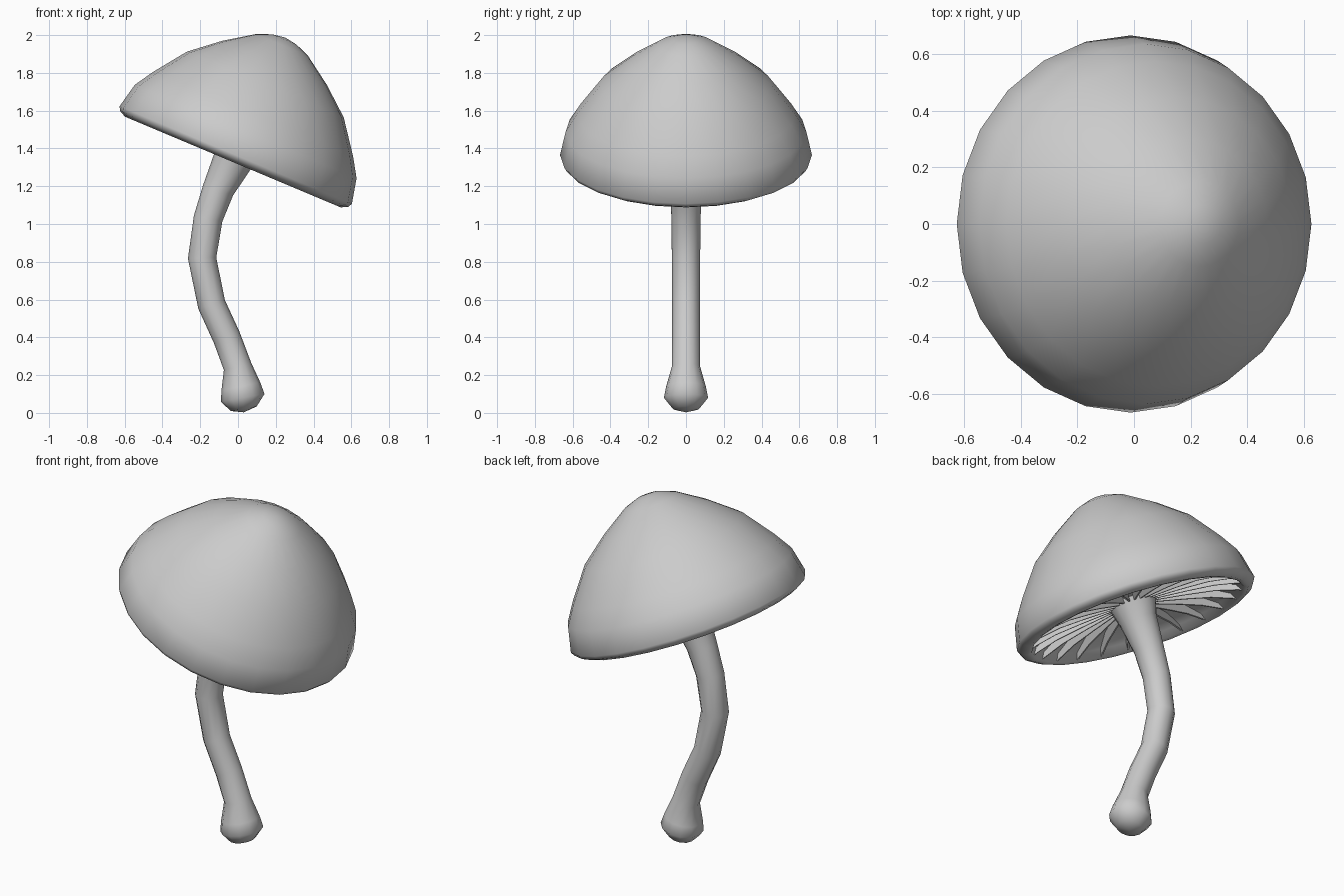
import bpy, bmesh, math
from mathutils import Vector, Matrix

if "Cube" in bpy.data.objects:
    bpy.data.objects.remove(bpy.data.objects["Cube"])

TILT = math.radians(22.8)
CAP = Matrix.Translation((-0.012, 0, 1.365)) @ Matrix.Rotation(TILT, 4, 'Y')


def finish(bm, name, angle):
    bmesh.ops.recalc_face_normals(bm, faces=bm.faces)
    me = bpy.data.meshes.new(name)
    bm.to_mesh(me)
    bm.free()
    ob = bpy.data.objects.new(name, me)
    bpy.context.collection.objects.link(ob)
    bpy.ops.object.select_all(action='DESELECT')
    ob.select_set(True)
    bpy.context.view_layer.objects.active = ob
    bpy.ops.object.shade_smooth_by_angle(angle=math.radians(angle))
    return ob


def skin(name, rings, sides, angle):
    """Bridge rings of (matrix, radius); a zero radius makes a pole."""
    bm = bmesh.new()
    loops = []
    for m, r in rings:
        n = sides if r > 0 else 1
        loops.append([bm.verts.new(m @ Vector((r * math.cos(2 * math.pi * i / sides),
                                               r * math.sin(2 * math.pi * i / sides), 0)))
                      for i in range(n)])
    for a, b in zip(loops, loops[1:]):
        for i in range(sides):
            j = (i + 1) % sides
            quad = [a[i % len(a)], a[j % len(a)], b[j % len(b)], b[i % len(b)]]
            bm.faces.new(list(dict.fromkeys(quad)))
    return finish(bm, name, angle)


# Cap: bell-shaped dome, rolled rim and shallow hollow underside
under = [(0.595, -0.035), (0.57, 0.005), (0.45, 0.055), (0.30, 0.08), (0.12, 0.095)]
dome = [(0, 0.675), (0.07, 0.664), (0.15, 0.632), (0.30, 0.53), (0.45, 0.405),
        (0.575, 0.235), (0.637, 0.135), (0.667, 0.0), (0.655, -0.022), (0.62, -0.04)]
profile = dome + under + [(0, 0.10)]
skin("cap", [(CAP @ Matrix.Translation((0, 0, h)), r) for r, h in profile], 24, 50)

# Gills: thin radial plates hanging from the underside
bm = bmesh.new()
drop = [0.0, 0.03, 0.05, 0.055, 0.05]
outline = [(r, h + 0.008) for r, h in under] + \
          [(r, h - d) for (r, h), d in reversed(list(zip(under, drop)))]
for k in range(24):
    m = CAP @ Matrix.Rotation(2 * math.pi * (k + 0.5) / 24, 4, 'Z')
    sides = [[bm.verts.new(m @ Vector((r, y, h))) for r, h in outline] for y in (-0.005, 0.005)]
    n = len(outline)
    for s in sides:
        for i in range(n // 2 - 1):
            bm.faces.new((s[i], s[i + 1], s[n - 2 - i], s[n - 1 - i]))
    for i in range(n):
        j = (i + 1) % n
        bm.faces.new((sides[0][i], sides[0][j], sides[1][j], sides[1][i]))
finish(bm, "gills", 30)

# Stem: bent tube with a bulb at the foot and a flare under the cap (x, z, radius)
path = [(0.03, 0.003, 0), (0.03, 0.022, 0.07), (0.025, 0.08, 0.117), (0.015, 0.14, 0.105),
        (-0.002, 0.245, 0.075), (-0.06, 0.40, 0.074), (-0.14, 0.575, 0.074),
        (-0.19, 0.82, 0.075), (-0.158, 1.03, 0.077), (-0.105, 1.18, 0.084),
        (-0.03, 1.33, 0.105), (0.012, 1.43, 0.135), (0.03, 1.47, 0)]
lean = [-10, -10, -10, -12, -14, -24, -18, -2, 12, 20, 23, 23, 23]
skin("stem", [(Matrix.Translation((x, 0, z)) @ Matrix.Rotation(math.radians(a), 4, 'Y'), r)
              for (x, z, r), a in zip(path, lean)], 12, 60)
